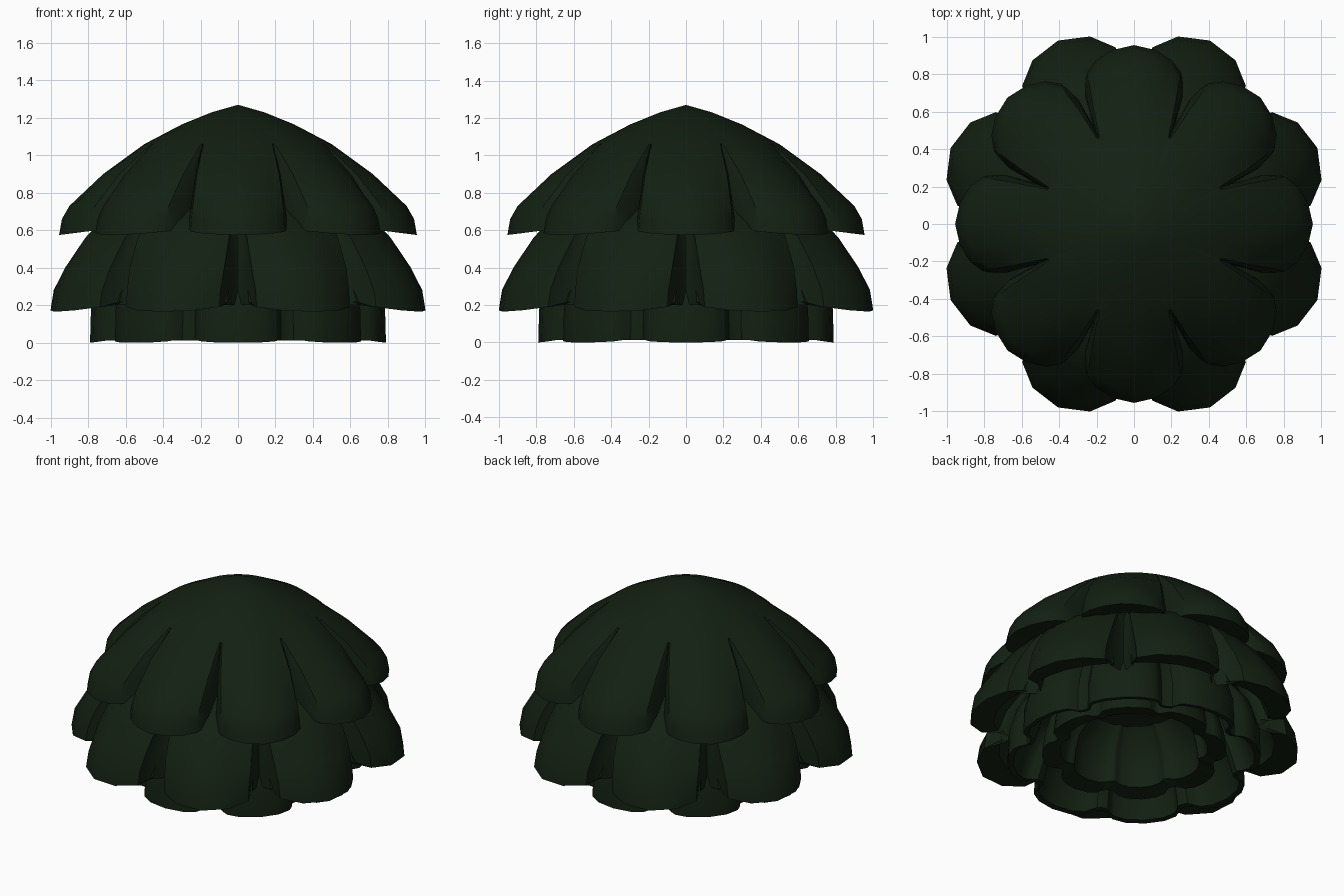
import bpy, bmesh
from math import sin, cos, radians

if "Cube" in bpy.data.objects:
    bpy.data.objects.remove(bpy.data.objects["Cube"])

LOBES = 8

green = bpy.data.materials.new("dark_green")
green.diffuse_color = (0.0065, 0.0145, 0.006, 1)
green.use_nodes = True
green.node_tree.nodes["Principled BSDF"].inputs["Base Color"].default_value = green.diffuse_color


def leaf_layer(name, profile, falloff, turn=0.0, lift=0.0):
    """Lobed shell. profile: (radius, z, lobe strength, rim lift on/off);
    falloff: (degrees from lobe centre, radius reduction)."""
    half = falloff[1:]
    section = [(-a, d) for a, d in reversed(half[:-1])] + list(falloff)
    deepest = falloff[-1][1]
    bm = bmesh.new()
    rings = []
    for r, z, w, up in profile:
        if r == 0:
            rings.append([bm.verts.new((0, 0, z))])
            continue
        ring = []
        for k in range(LOBES):
            for a, d in section:
                # gaps between lobes close up where the lobe strength is low
                if 15 < abs(a) < 22.4:
                    a += (1 - w) * 0.9 * (22.2 - abs(a)) * (1 if a > 0 else -1)
                t = radians(k * 360 / LOBES + a + turn)
                rr = r * (1 - w * d)
                zz = z + up * lift * min(1, 2 * d / deepest)
                ring.append(bm.verts.new((rr * cos(t), rr * sin(t), zz)))
        rings.append(ring)
    for p, q in zip(rings, rings[1:]):
        n = max(len(p), len(q))
        for i in range(n):
            j = (i + 1) % n
            if len(p) == 1:
                bm.faces.new((p[0], q[i], q[j]))
            elif len(q) == 1:
                bm.faces.new((p[i], q[0], p[j]))
            else:
                bm.faces.new((p[i], q[i], q[j], p[j]))
    bmesh.ops.recalc_face_normals(bm, faces=bm.faces)
    me = bpy.data.meshes.new(name)
    bm.to_mesh(me)
    bm.free()
    ob = bpy.data.objects.new(name, me)
    bpy.context.collection.objects.link(ob)
    me.materials.append(green)
    bpy.ops.object.select_all(action='DESELECT')
    ob.select_set(True)
    bpy.context.view_layer.objects.active = ob
    bpy.ops.object.shade_smooth_by_angle(angle=radians(32))
    return ob


# top cap with eight petals
leaf_layer("top_leaf_cap", [
    (0, 1.27, 0, 0), (.14, 1.23, 0, 0), (.30, 1.165, 0, 0), (.50, 1.06, .03, 0),
    (.72, .90, .6, 0), (.90, .73, .97, 0), (.94, .66, 1, 0), (.955, .575, 1, 1),
    (.80, .60, .6, 1), (.70, .72, .5, 0), (.45, .90, 0, 0), (0, 1.1, 0, 0)],
    [(0, 0), (7, .02), (13, .06), (17.4, .115), (20.8, .22), (22.5, .37)], 0, .03)

# middle skirt, widest, turned half a petal
leaf_layer("middle_leaf_skirt", [
    (0, .84, 0, 0), (.40, .80, 0, 0), (.60, .74, .2, 0), (.76, .65, .35, 0), (.85, .56, .5, 0),
    (.97, .40, .75, 0), (1.04, .28, .95, 0), (1.06, .165, 1, 1),
    (.90, .19, .6, 1), (.84, .36, .5, 0), (.70, .54, .4, 0), (.40, .70, 0, 0), (0, .74, 0, 0)],
    [(0, 0), (9.3, .03), (16.5, .105), (17.5, .20), (22.5, .29)], 22.5, .035)

# bottom ring of petals, thin at the rim
leaf_layer("bottom_leaf_ring", [
    (0, .66, 0, 0), (.40, .60, .5, 0), (.62, .48, 1, 0), (.735, .34, 1, 0),
    (.785, .18, 1, 0), (.79, 0, 1, 1),
    (.755, .005, 1, 1), (.70, .18, 1, 0), (.63, .32, 1, 0), (.38, .52, .5, 0), (0, .58, 0, 0)],
    [(0, 0), (9, .01), (15, .04), (17, .07), (19.5, .13), (22.5, .14)], 0, .012)

# inner ring seen from below
leaf_layer("inner_leaf_ring", [
    (0, .55, 0, 0), (.35, .49, .5, 0), (.51, .34, 1, 0), (.56, .18, 1, 0), (.575, .05, 1, 1),
    (.46, .07, .7, 1), (.45, .18, .7, 0), (.42, .29, .7, 0), (.30, .41, .5, 0), (0, .47, 0, 0)],
    [(0, 0), (9, .01), (15, .04), (17, .07), (20, .12), (22.5, .13)], 0, .012)
